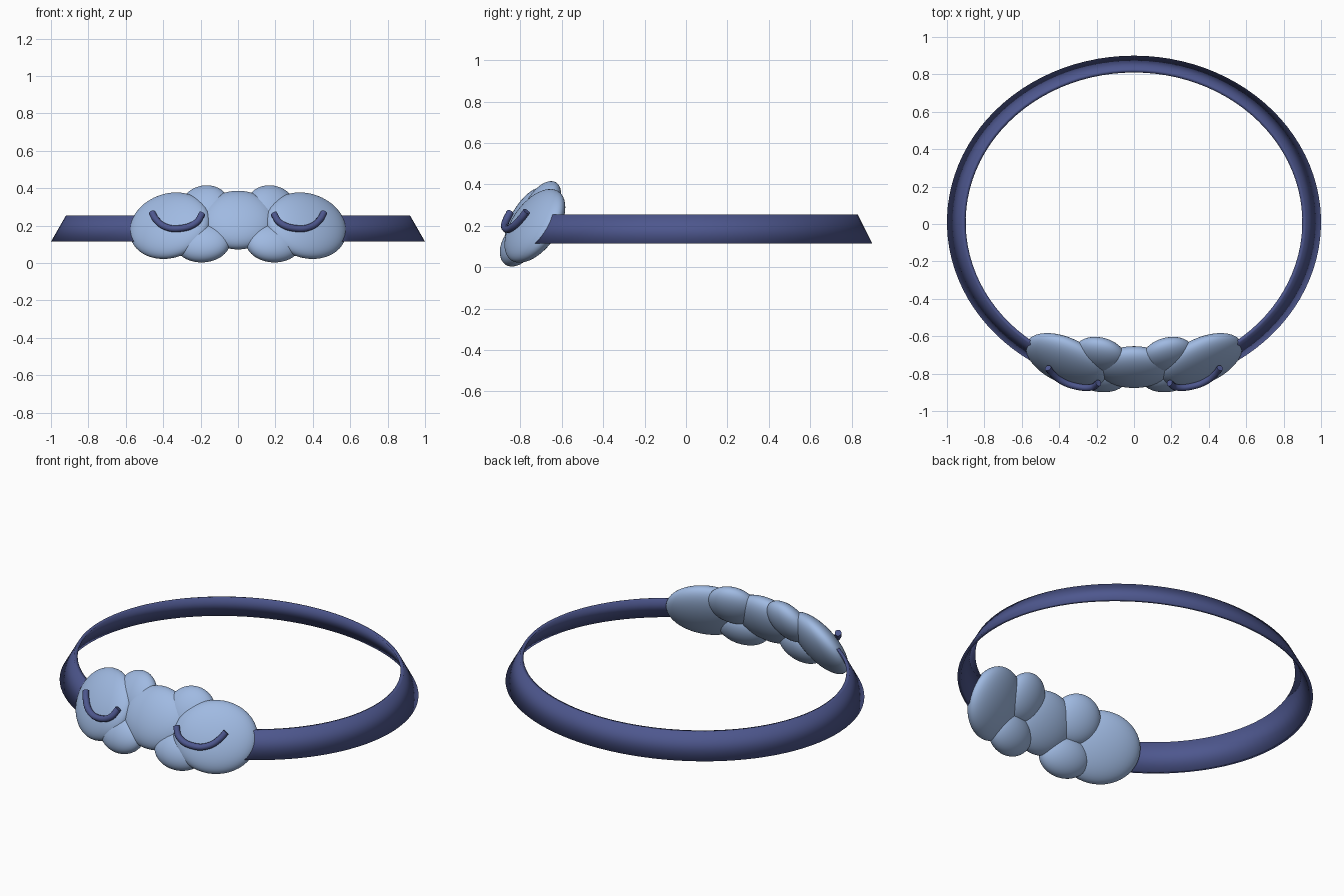
import bpy, bmesh, math
from mathutils import Matrix, Vector

cube = bpy.data.objects.get("Cube")
if cube:
    bpy.data.objects.remove(cube, do_unlink=True)


def material(name, rgb):
    m = bpy.data.materials.new(name)
    m.use_nodes = True
    m.diffuse_color = (*rgb, 1)
    bsdf = m.node_tree.nodes["Principled BSDF"]
    bsdf.inputs["Base Color"].default_value = (*rgb, 1)
    bsdf.inputs["Roughness"].default_value = 0.6
    return m


light_blue = material("light blue", (0.35, 0.49, 0.76))
indigo = material("indigo", (0.075, 0.095, 0.27))


def add_mesh(name, bm, mat):
    bmesh.ops.recalc_face_normals(bm, faces=bm.faces)
    for f in bm.faces:
        f.smooth = True
    me = bpy.data.meshes.new(name)
    bm.to_mesh(me)
    bm.free()
    me.materials.append(mat)
    ob = bpy.data.objects.new(name, me)
    bpy.context.collection.objects.link(ob)
    return ob


def lobe(name, centre, radii, yaw, tilt=30):
    """Flattened ellipsoid leaning back by tilt and turned by yaw."""
    bm = bmesh.new()
    m = (Matrix.Translation(centre)
         @ Matrix.Rotation(math.radians(yaw), 4, 'Z')
         @ Matrix.Rotation(math.radians(-tilt), 4, 'X')
         @ Matrix.Diagonal((*radii, 1)))
    bmesh.ops.create_uvsphere(bm, u_segments=48, v_segments=24, radius=1, matrix=m)
    add_mesh(name, bm, light_blue)


# Cloud-shaped mask: one centre lobe and three mirrored pairs
lobe("mask_centre", (0, -0.765, 0.23), (0.2, 0.08, 0.175), 0)
for side, s in (("left", 1), ("right", -1)):
    lobe(f"mask_outer_{side}", (s * 0.365, -0.73, 0.2), (0.23, 0.08, 0.2), s * 25)
    lobe(f"mask_upper_{side}", (s * 0.18, -0.70, 0.29), (0.14, 0.07, 0.14), s * 15)
    lobe(f"mask_lower_{side}", (s * 0.19, -0.81, 0.11), (0.15, 0.075, 0.115), s * 10)

# Closed eyelids: drooping cords on the front of the mask
lid_path = [(0.19, -0.85, 0.265), (0.225, -0.873, 0.215), (0.31, -0.868, 0.185),
            (0.39, -0.838, 0.195), (0.44, -0.797, 0.235), (0.46, -0.77, 0.27)]
for side, s in (("left", 1), ("right", -1)):
    cu = bpy.data.curves.new(f"eyelid_{side}", 'CURVE')
    cu.dimensions = '3D'
    cu.bevel_depth = 0.018
    cu.bevel_resolution = 3
    cu.use_fill_caps = True
    sp = cu.splines.new('BEZIER')
    sp.bezier_points.add(len(lid_path) - 1)
    for bp, (x, y, z) in zip(sp.bezier_points, lid_path):
        bp.co = (s * x, y, z)
        bp.handle_left_type = bp.handle_right_type = 'AUTO'
    cu.materials.append(indigo)
    ob = bpy.data.objects.new(f"eyelid_{side}", cu)
    bpy.context.collection.objects.link(ob)

# Head strap: inward-leaning open oval band whose ends sit inside the mask
section = [(1.0, 0.89, 0.115), (0.92, 0.82, 0.255),
           (0.90, 0.80, 0.255), (0.98, 0.87, 0.115)]
steps, gap = 80, math.radians(33)
bm = bmesh.new()
rings = []
for i in range(steps + 1):
    a = gap + (2 * math.pi - 2 * gap) * i / steps
    rings.append([bm.verts.new((rx * math.sin(a), 0.01 - ry * math.cos(a), z))
                  for rx, ry, z in section])
for r0, r1 in zip(rings, rings[1:]):
    for k in range(4):
        n = (k + 1) % 4
        bm.faces.new((r0[k], r0[n], r1[n], r1[k]))
bm.faces.new(rings[0])
bm.faces.new(rings[-1][::-1])
add_mesh("head_strap", bm, indigo)
